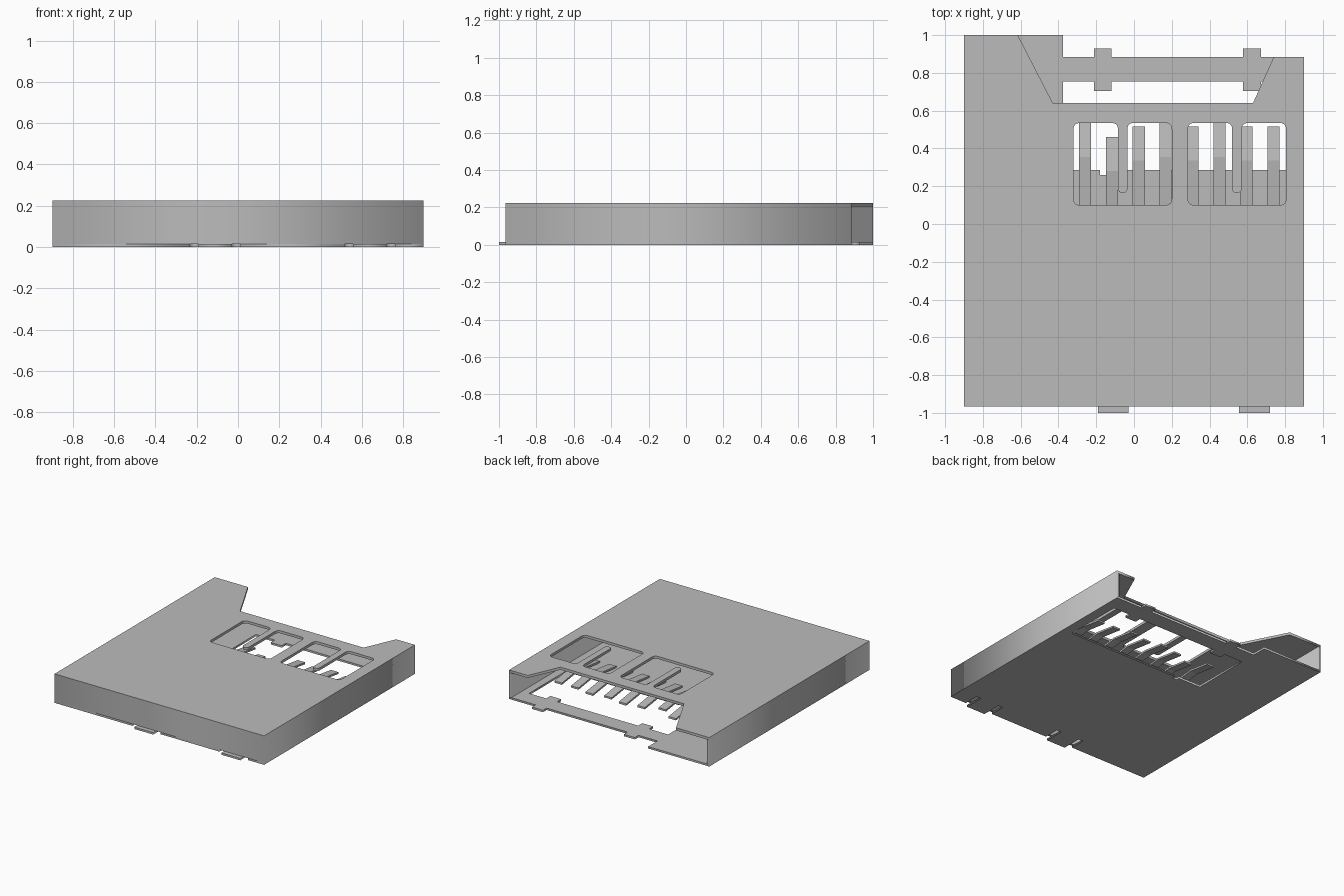
import bpy
from mathutils import Vector

cube = bpy.data.objects.get("Cube")
if cube:
    bpy.data.objects.remove(cube, do_unlink=True)

# One sheet metal colour
metal = bpy.data.materials.new("grey metal")
metal.use_nodes = True
GREY = (0.5, 0.5, 0.5, 1)
metal.diffuse_color = GREY
metal.node_tree.nodes["Principled BSDF"].inputs["Base Color"].default_value = GREY

SHEET = 0.02     # shell thickness
FLOOR = 0.015    # floor and solder tab thickness
TOP = 0.225


def rounded(points, radius, steps=6):
    """Replace every corner with a short quadratic arc."""
    result = []
    for i, p in enumerate(points):
        p = Vector(p)
        a, b = Vector(points[i - 1]), Vector(points[(i + 1) % len(points)])
        r = min(radius, (a - p).length * 0.49, (b - p).length * 0.49)
        start, end = p + (a - p).normalized() * r, p + (b - p).normalized() * r
        for k in range(steps + 1):
            t = k / steps
            result.append(start * (1 - t) ** 2 + p * (2 * t * (1 - t)) + end * t * t)
    return result


def plate(name, outlines, z0, z1):
    """Extrude a flat outline, later outlines being holes."""
    curve = bpy.data.curves.new(name, "CURVE")
    curve.dimensions = "2D"
    curve.fill_mode = "BOTH"
    curve.extrude = (z1 - z0) / 2
    for outline in outlines:
        spline = curve.splines.new("POLY")
        spline.points.add(len(outline) - 1)
        for point, co in zip(spline.points, outline):
            point.co = (co[0], co[1], 0, 1)
        spline.use_cyclic_u = True
    temp = bpy.data.objects.new(name + " outline", curve)
    bpy.context.collection.objects.link(temp)
    bpy.context.view_layer.update()
    graph = bpy.context.evaluated_depsgraph_get()
    mesh = bpy.data.meshes.new_from_object(temp.evaluated_get(graph))
    bpy.data.objects.remove(temp, do_unlink=True)
    mesh.name = name
    mesh.materials.clear()
    mesh.materials.append(metal)
    obj = bpy.data.objects.new(name, mesh)
    obj.location.z = (z0 + z1) / 2
    bpy.context.collection.objects.link(obj)
    return obj


def rect(x0, x1, y0, y1):
    return [(x0, y0), (x1, y0), (x1, y1), (x0, y1)]


def window(x):
    """Rounded opening with a spring finger hanging from its back edge."""
    f0, f1, back, tip = x + 0.235, x + 0.285, 0.535, 0.165
    return rounded([(x, 0.1), (x + 0.52, 0.1), (x + 0.52, back), (f1, back),
                    (f1, tip), (f0, tip), (f0, back), (x, back)], 0.035)


# Cover with a notched back edge and two windows
cover = [(-0.9, -0.965), (0.9, -0.965), (0.9, 0.885), (0.74, 0.885),
         (0.63, 0.64), (-0.43, 0.64), (-0.615, 1), (-0.9, 1)]
plate("top_cover", [cover, window(-0.32), window(0.285)], TOP - SHEET, TOP)

# Side and front walls as one folded band, open at the back
w, f = 0.9 - SHEET, -0.965 + SHEET
plate("walls", [[(-0.9, -0.965), (0.9, -0.965), (0.9, 0.885), (w, 0.885),
                 (w, f), (-w, f), (-w, 1), (-0.9, 1)]], FLOOR, TOP - SHEET)

# Floor with front solder tabs between relief slots
floor = [(-0.9, -0.965)]
for x in (-0.11, 0.638):
    floor += [(x - 0.122, -0.965), (x - 0.122, -0.845), (x - 0.081, -0.845),
              (x - 0.081, -1), (x + 0.081, -1), (x + 0.081, -0.845),
              (x + 0.122, -0.845), (x + 0.122, -0.965)]
floor += [(0.9, -0.965), (0.9, 0.885), (-0.375, 0.885), (-0.375, 1), (-0.9, 1)]
opening = [(-0.375, 0.285), (-0.18, 0.285), (-0.18, 0.26), (-0.14, 0.26),
           (-0.14, 0.285), (0.82, 0.285), (0.82, 0.755), (-0.375, 0.755)]
plate("floor", [floor, opening], 0, FLOOR)

# Solder feet on both edges of the back strip
for side, x in (("right", -0.165), ("left", 0.625)):
    plate(side + "_outer_foot", [rect(x - 0.047, x + 0.047, 0.885, 0.93)], 0, FLOOR)
    plate(side + "_inner_foot", [rect(x - 0.047, x + 0.047, 0.705, 0.755)], 0, FLOOR)


def contact(name, x, bend, tip):
    """Thin strip that rises to a bend and dips again to its tip."""
    path = [(0.05, 0.012), (bend, 0.045), (tip, 0.02)]
    verts = [(x + dx, y, z + dz) for y, z in path
             for dx, dz in ((-0.032, 0), (0.032, 0), (0.032, 0.014), (-0.032, 0.014))]
    faces = [(3, 2, 1, 0), (8, 9, 10, 11)]
    for s in (0, 4):
        for k in range(4):
            n = (k + 1) % 4
            faces.append((s + k, s + n, s + n + 4, s + k + 4))
    mesh = bpy.data.meshes.new(name)
    mesh.from_pydata(verts, [], faces)
    mesh.materials.append(metal)
    bpy.context.collection.objects.link(bpy.data.objects.new(name, mesh))


# Row of eight contacts
tips = (0.54, 0.46, 0.515, 0.54, 0.515, 0.54, 0.515, 0.515)
for i, tip in enumerate(tips):
    bend = 0.28 if i == 1 else (0.355 if tip > 0.53 else 0.335)
    contact(f"contact_{i + 1}", -0.26 + i * 0.1425, bend, tip)
